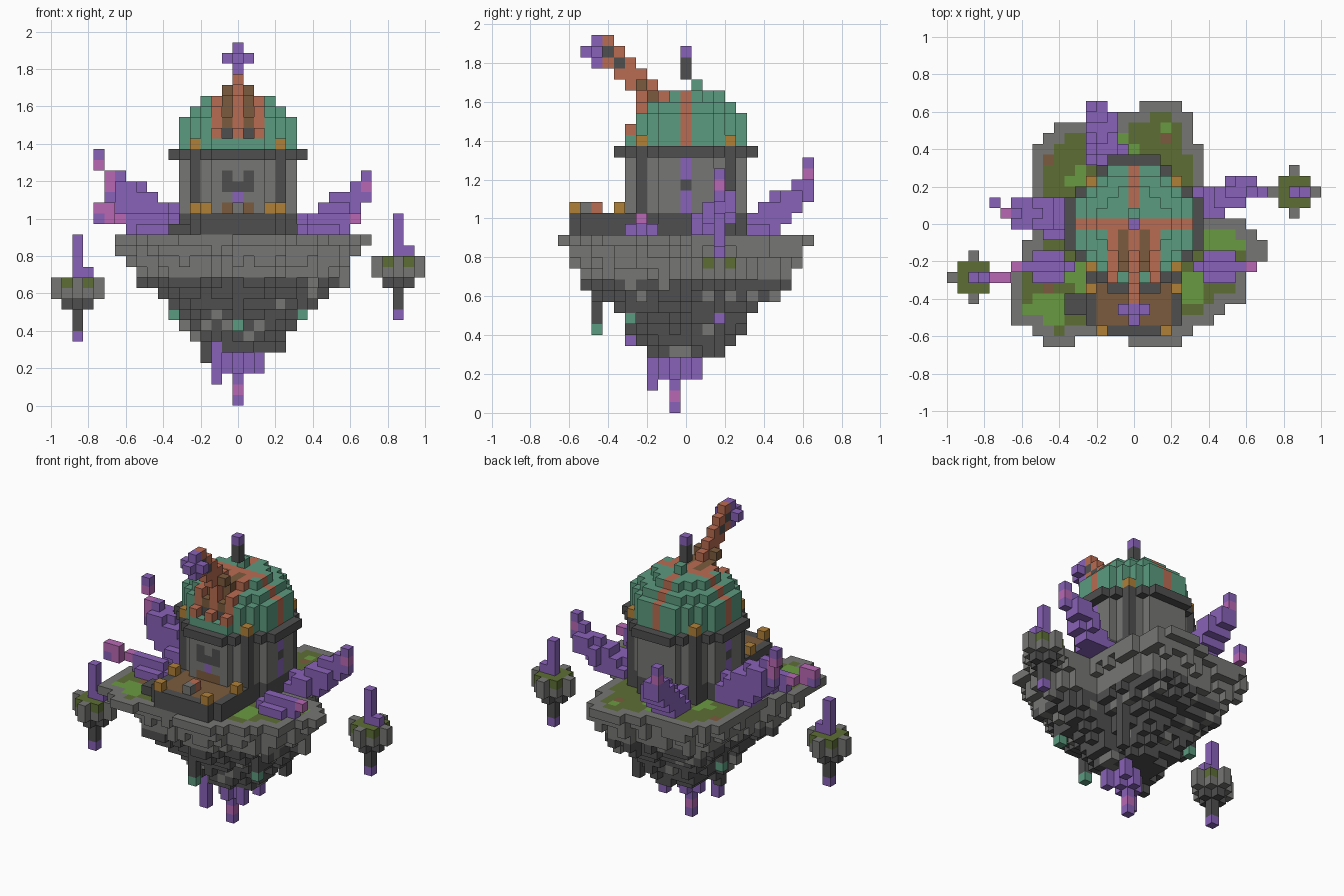
import bpy, bmesh, random
from mathutils import Vector

random.seed(4)
cube = bpy.data.objects.get("Cube")
if cube:
    bpy.data.objects.remove(cube)

S = 2 / 35  # edge of one block
PALETTE = {
    "stone": (118, 118, 116), "dark_stone": (79, 79, 79), "dome_green": (92, 155, 128),
    "copper": (185, 108, 82), "wood": (123, 91, 61), "gold": (176, 128, 57),
    "purple_crystal": (136, 98, 184), "pink_crystal": (184, 104, 180),
    "moss": (93, 110, 53), "grass": (106, 154, 66),
}
NAMES = list(PALETTE)


def linear(c):
    c /= 255
    return c / 12.92 if c < 0.04 else ((c + 0.055) / 1.055) ** 2.4


materials = []
for name, rgb in PALETTE.items():
    m = bpy.data.materials.new(name)
    m.use_nodes = True
    col = (*[linear(c) for c in rgb], 1)
    m.diffuse_color = col
    bsdf = m.node_tree.nodes["Principled BSDF"]
    bsdf.inputs["Base Color"].default_value = col
    bsdf.inputs["Roughness"].default_value = 0.9
    materials.append(m)

world = {}  # block position -> (part, colour)


def put(part, x, y, z, colour):
    world[x, y, z] = (part, colour)


def box(part, xs, ys, zs, colour):
    for x in range(xs[0], xs[1] + 1):
        for y in range(ys[0], ys[1] + 1):
            for z in range(zs[0], zs[1] + 1):
                put(part, x, y, z, colour)


def disc(r, cx=0, cy=0):
    n = int(r)
    return [(cx + x, cy + y) for x in range(-n, n + 1) for y in range(-n, n + 1)
            if x * x + y * y <= r * r]


def shard(part, start, end, r0, r1):
    """Tapered crystal along a line, with blocky steps."""
    a, b = Vector(start), Vector(end)
    for i in range(21):
        t = i / 20
        p, r = a.lerp(b, t), r0 + (r1 - r0) * t
        lo, hi = [int(v - 3) for v in p], [int(v + 3) for v in p]
        for x in range(lo[0], hi[0] + 1):
            for y in range(lo[1], hi[1] + 1):
                for z in range(max(16, lo[2]), hi[2] + 1):
                    if (Vector((x, y, z)) - p).length <= r:
                        put(part, x, y, z, "purple_crystal")


# Island outline: x range of each row, from back to front
ROWS = [(1, 4), (-1, 5), (-7, 5), (-8, 5)] + [(-9, 6)] * 7 + [
    (-9, 10), (-9, 11), (-10, 12), (-10, 12), (-11, 11), (-11, 10), (-11, 10),
    (-11, 10), (-11, 8), (-11, 7), (-9, 5), (0, 4)]


def inside(x, y):
    row = 11 - round(y)
    if not 0 <= row < len(ROWS):
        return False
    return ROWS[row][0] - 0.5 <= x <= ROWS[row][1] + 0.5 or (row == 22 and -8 <= x <= -6)


# Rock layers shrinking downwards, ragged per column
COLUMNS = [(x, y) for x in range(-11, 13) for y in range(-11, 12)]
SCALES = [1, 0.92, 0.87, 0.82, 0.77, 0.68, 0.58, 0.49, 0.42, 0.37, 0.3]
for x, y in COLUMNS:
    jitter = random.uniform(0.95, 1.06)
    for i, s in enumerate(SCALES):
        z = 15 - i
        k = s * jitter if i else 1
        if inside(x / k, y / k) and (i == 0 or Vector((x, y)).length < 12.6 * k):
            rock = "stone" if z > 11 or random.random() < 0.12 else "dark_stone"
            put("island_rock", x, y, z, rock)

# Moss, grass and soil patches on the island top
GRASS = [(-8, -8, 2), (-5, -5, 1), (9, -1, 1.5), (5, -6, 1.5), (7, -1, 1), (-1, 7, 1),
         (-5, 4, 1), (3, 9, 0), (5, 8, 0), (-8, 2, 0)]
SOIL = [(-8, 6, 0), (-8, -5, 1), (1, 10, 0), (3, 8, 0), (6, -4, 0), (10, -4, 0)]
for x, y in COLUMNS:
    if all(inside(x + dx, y + dy) for dx in (-1, 0, 1) for dy in (-1, 0, 1)):
        colour = "moss"
        for patches, c in ((GRASS, "grass"), (SOIL, "wood")):
            if any((x - px) ** 2 + (y - py) ** 2 <= r * r for px, py, r in patches):
                colour = c
        put("island_moss", x, y, 15, colour)

# Hanging rock and crystals beneath
for x, y, low, tip in ((0, -8, 7, 1), (-6, 2, 8, 1), (6, -5, 8, 1), (-3, -2, 4, 0), (4, 3, 5, 0)):
    box("hanging_rock", (x, x), (y, y), (low, 11), "dark_stone")
    if tip:
        put("hanging_rock", x, y, low, "dome_green")
for x, y in disc(1, 0, -1) + [(2, 1), (2, -2)]:
    box("root_crystal", (x, x), (y, y), (3, 4), "purple_crystal")
box("root_crystal", (-2, -2), (-3, -3), (2, 5), "purple_crystal")
box("root_crystal", (0, 0), (-1, -1), (0, 4), "purple_crystal")
put("root_crystal", 0, -1, 1, "pink_crystal")

# Crystals growing on the island
shard("left_crystal", (7, 2, 15.6), (11, 3.4, 19), 1.8, 1.1)
box("left_crystal", (12, 12), (3, 3), (19, 21), "purple_crystal")
put("left_crystal", 12, 3, 20, "pink_crystal")
shard("right_crystal", (-6, 0.7, 15.6), (-10.3, 1, 19), 2, 1.8)
box("right_crystal", (-11, -11), (1, 1), (19, 21), "purple_crystal")
box("right_crystal", (-12, -12), (1, 1), (20, 21), "pink_crystal")
put("right_crystal", -13, 2, 22, "pink_crystal")
put("right_crystal", -13, 2, 23, "purple_crystal")
shard("back_crystal", (-2.5, 6, 15.6), (-3.2, 10, 19), 1.8, 1.3)
box("back_crystal", (-4, -3), (10, 11), (19, 20), "purple_crystal")
box("back_crystal", (-4, -4), (11, 11), (20, 22), "purple_crystal")
put("back_crystal", -4, 11, 21, "pink_crystal")
for side, name in ((1, "left"), (-1, "right")):
    part = name + "_front_crystal"
    shard(part, (side * 7.5, -4, 15.6), (side * 10, -4, 16.2), 1.6, 0.9)
    put(part, side * 11, -4, 17, "pink_crystal")
box("right_front_crystal", (-13, -12), (-5, -5), (17, 18), "pink_crystal")
put("right_front_crystal", -13, -5, 17, "purple_crystal")

# Small floating islets
for name, cx, cy, z in (("left_islet", 15, 3, 12), ("right_islet", -15, -5, 10)):
    for x, y in disc(2, cx, cy):
        rim = abs(x - cx) == 2 or abs(y - cy) == 2
        put(name, x, y, z, "stone")
        put(name, x, y, z + 1, "stone" if rim else "moss")
    for x, y in disc(1, cx, cy):
        put(name, x, y, z - 1, "dark_stone")
    box(name, (cx, cx), (cy, cy), (z - 3, z - 2), "dark_stone")
    put(name, cx, cy, z - 4, "purple_crystal")
    box(name, (cx, cx), (cy, cy), (z + 2, z + 5), "purple_crystal")
    put(name, cx + 1, cy, z + 2, "purple_crystal")

# Porch with wooden floor and gold posts
box("porch", (-4, 4), (-9, -5), (16, 17), "dark_stone")
box("porch", (-3, 3), (-10, -10), (16, 17), "dark_stone")
box("porch", (-3, 3), (-9, -5), (17, 17), "wood")
box("porch_step", (-6, -5), (-8, -7), (16, 16), "dark_stone")
put("porch_pedestal", 0, -9, 18, "stone")
put("porch_pedestal", 0, -8, 18, "copper")
for x, y in ((3, -10), (4, -6)):
    for s in (-1, 1):
        put("porch_post", s * x, y, 18, "gold")

# Round tower with corner pilasters and cornice
for x, y in disc(5.5):
    box("tower_wall", (x, x), (y, y), (18, 22), "stone")
    box("tower_base", (x, x), (y, y), (16, 17), "dark_stone")
for x in (-4, 4):
    for y in (-4, 4):
        box("pilaster", (x, x), (y, y), (16, 22), "dark_stone")
        put("dome_stud", x, y, 24, "gold")
for x, y in disc(6.4):
    put("cornice", x, y, 23, "dark_stone")

# Door and windows
box("door", (-1, 1), (-5, -5), (18, 18), "wood")
for x in (-1, 1):
    box("door", (x, x), (-5, -5), (20, 21), "dark_stone")
put("door", 0, -5, 20, "dark_stone")
put("door", 0, -5, 19, "purple_crystal")
for x in (-5, 5):
    box("window", (x, x), (0, 0), (18, 22), "purple_crystal")
    put("window", x, 0, 20, "dark_stone")

# Dome with copper ribs and a recessed front slit
for i, r in enumerate((5.5, 5.5, 5.4, 4.6, 3.6)):
    z = 24 + i
    for x, y in disc(r):
        colour = "dome_green"
        if y < 0 and abs(x) < 3 and z > 24:
            if (abs(x) == 1 and y == -int(r)) or (z == 26 and y == -5):
                continue
            colour = "wood" if abs(x) == 1 else "copper"
            if abs(x) == 1 and z == 25:
                colour = "dark_stone"
        elif y == 0 or (x == 0 and y > 0):
            colour = "copper"
        put("dome", x, y, z, colour)
put("dome", 0, 1, 29, "dome_green")

# Finial
box("finial", (0, 0), (0, 0), (30, 31), "dark_stone")
put("finial", 0, 0, 32, "purple_crystal")

# Telescope: stepped tube, wider at its foot, with a crystal lens
for y in range(-7, -1):
    z = 25 - y
    box("telescope", (0, 0), (y, y), (z - 1, z + 1), "copper")
    if y < -5:
        put("telescope", 0, y, z, "dark_stone")
    elif y > -5:
        for x in (-1, 1):
            put("telescope", x, y, z, "wood")
box("telescope_lens", (0, 0), (-8, -8), (31, 33), "purple_crystal")
box("telescope_lens", (-1, 1), (-8, -8), (32, 32), "purple_crystal")
put("telescope_lens", 0, -9, 32, "purple_crystal")


def build(part):
    """Make one mesh from the exposed block faces of a part."""
    bm, verts = bmesh.new(), {}
    for cell, (owner, colour) in world.items():
        if owner != part:
            continue
        for axis in range(3):
            for sign in (-1, 1):
                near = list(cell)
                near[axis] += sign
                if tuple(near) in world:
                    continue
                loop = []
                for u, v in ((0, 0), (1, 0), (1, 1), (0, 1))[::sign]:
                    c = list(cell)
                    c[axis] += sign > 0
                    c[(axis + 1) % 3] += u
                    c[(axis + 2) % 3] += v
                    c = tuple(c)
                    if c not in verts:
                        verts[c] = bm.verts.new(((c[0] - 0.5) * S, (c[1] - 0.5) * S, c[2] * S))
                    loop.append(verts[c])
                bm.faces.new(loop).material_index = NAMES.index(colour)
    mesh = bpy.data.meshes.new(part)
    bm.to_mesh(mesh)
    bm.free()
    for m in materials:
        mesh.materials.append(m)
    bpy.context.collection.objects.link(bpy.data.objects.new(part, mesh))


for part in sorted({p for p, _ in world.values()}):
    build(part)
